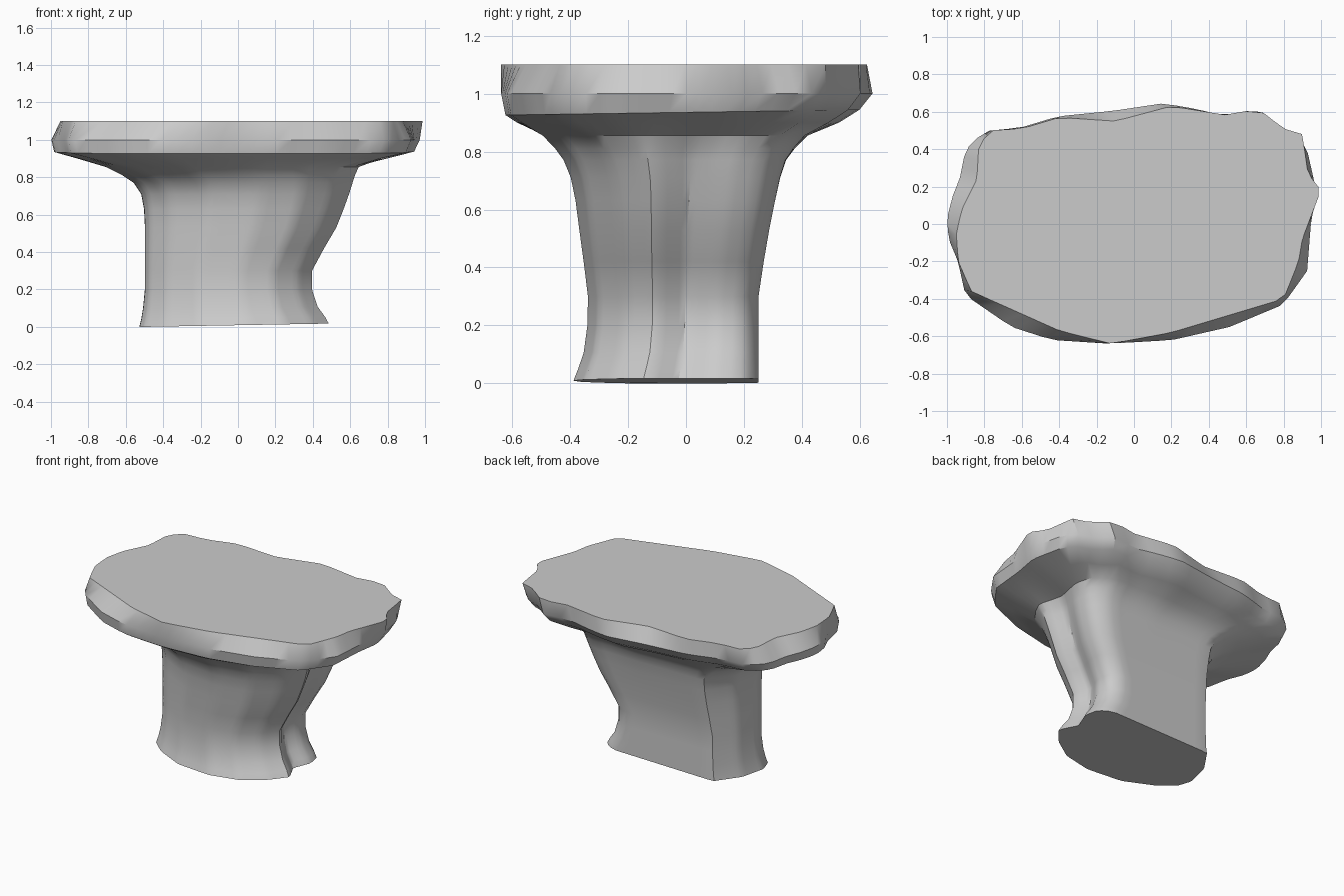
import bpy, bmesh, math
from mathutils import Vector

if "Cube" in bpy.data.objects:
    bpy.data.objects.remove(bpy.data.objects["Cube"])

N = 80

# Outlines seen from above, counter-clockwise
RIM = [(1, .18), (.95, .4), (.9, .48), (.8, .51), (.66, .62), (.51, .58), (.35, .62),
       (.17, .65), (-.1, .61), (-.4, .58), (-.6, .52), (-.8, .5), (-.9, .4), (-.93, .25),
       (-.97, .15), (-1, .03), (-.99, -.08), (-.94, -.2), (-.9, -.38), (-.65, -.55),
       (-.43, -.62), (-.12, -.64), (.22, -.62), (.53, -.55), (.82, -.43), (.95, -.25), (.97, 0)]
TOP = [(1, .18), (.93, .27), (.9, .48), (.8, .51), (.66, .62), (.51, .58), (.2, .63),
       (-.1, .55), (-.4, .57), (-.6, .51), (-.77, .5), (-.83, .42), (-.84, .24), (-.92, .08),
       (-.95, -.05), (-.94, -.2), (-.87, -.36), (-.4, -.57), (-.12, -.64), (.2, -.58),
       (.8, -.4), (.88, -.2), (.9, -.08), (.95, .05)]
FOOT = [(.49, -.14), (.43, -.02), (.48, .1), (.46, .2), (.38, .25), (0, .25), (-.38, .25),
        (-.49, .09), (-.53, -.08), (-.5, -.17), (-.4, -.26), (-.2, -.36), (.05, -.39),
        (.25, -.35), (.4, -.25)]


def normalise(pts):
    xs, ys = [p[0] for p in pts], [p[1] for p in pts]
    cx, cy = (max(xs) + min(xs)) / 2, (max(ys) + min(ys)) / 2
    hx, hy = (max(xs) - min(xs)) / 2, (max(ys) - min(ys)) / 2
    return [Vector(((x - cx) / hx, (y - cy) / hy)) for x, y in pts], (cx, cy, hx, hy)


def sample(pts):
    """Radii of the unit-sized outline at N even angles."""
    unit, box = normalise(pts)
    out = []
    for i in range(N):
        a = 2 * math.pi * i / N
        d = Vector((math.cos(a), math.sin(a)))
        best = 0
        for p, q in zip(unit, unit[1:] + unit[:1]):
            e = q - p
            den = d.x * e.y - d.y * e.x
            if abs(den) > 1e-9:
                t = (p.x * e.y - p.y * e.x) / den
                s = (p.x * d.y - p.y * d.x) / den
                if t > 0 and -1e-6 <= s <= 1 + 1e-6:
                    best = max(best, t)
        out.append(d * best)
    return out, box


def fit(unit, x0, x1, y0, y1):
    return [((x0 + x1) / 2 + p.x * (x1 - x0) / 2, (y0 + y1) / 2 + p.y * (y1 - y0) / 2)
            for p in unit]


rim, rim_box = sample(RIM)
top, top_box = sample(TOP)
foot, _ = sample(FOOT)

# Stem levels: z, x range, y range, share of the rim outline
LEVELS = [(0, -.53, .49, -.39, .25, 0), (.04, -.52, .47, -.375, .25, 0),
          (.1, -.51, .43, -.355, .25, 0), (.2, -.5, .4, -.342, .25, 0),
          (.3, -.5, .4, -.34, .25, 0), (.42, -.5, .465, -.355, .268, 0),
          (.53, -.5, .53, -.37, .287, 0), (.63, -.505, .57, -.383, .307, 0),
          (.71, -.52, .6, -.4, .325, .05), (.77, -.56, .62, -.425, .345, .1),
          (.81, -.62, .635, -.455, .375, .2), (.855, -.71, .66, -.5, .42, .35)]
rings = []
for z, x0, x1, y0, y1, k in LEVELS:
    unit = [f.lerp(r, k) for f, r in zip(foot, rim)]
    tilt = .018 * (1 - min(z / .2, 1))
    rings.append([(x, y, z + tilt * max(0, min(1, x + .5)))
                  for x, y in fit(unit, x0, x1, y0, y1)])

# Flared underside and uneven rim of the top
rings.append([(x, y, .90) for x, y in fit(rim, -.86, .8, -.585, .53)])
rings.append([(x, y, .935 + .015 * y) for x, y in fit(rim, -.985, .945, -.625, .6)])
rings.append([(x, y, 1.0) for x, y in fit(rim, -1, .975, -.64, .645)])
cx, cy, hx, hy = top_box
rings.append([(x, y, 1.1) for x, y in fit(top, cx - hx, cx + hx, cy - hy, cy + hy)])

bm = bmesh.new()
loops = [[bm.verts.new(p) for p in ring] for ring in rings]
for lo, hi in zip(loops, loops[1:]):
    for i in range(N):
        j = (i + 1) % N
        bm.faces.new((lo[i], lo[j], hi[j], hi[i]))
bm.faces.new(loops[-1])
bm.faces.new(loops[0][::-1])
mesh = bpy.data.meshes.new("pedestal")
bm.to_mesh(mesh)
bm.free()

pedestal = bpy.data.objects.new("flared_pedestal", mesh)
bpy.context.collection.objects.link(pedestal)
bpy.context.view_layer.objects.active = pedestal
pedestal.select_set(True)
bpy.ops.object.shade_smooth_by_angle(angle=math.radians(35))
